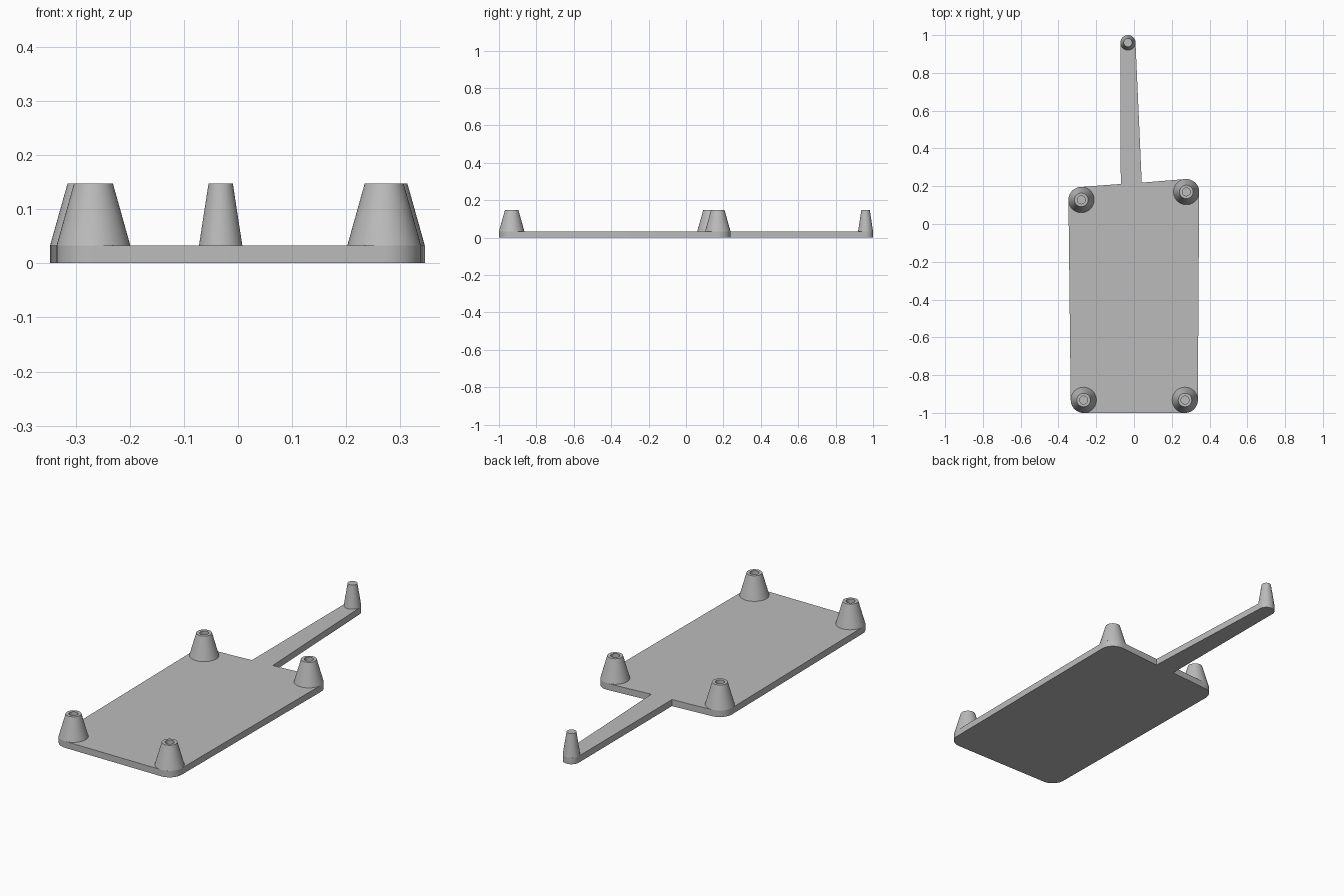
import bpy, bmesh, math
from mathutils import Vector

cube = bpy.data.objects.get("Cube")
if cube:
    bpy.data.objects.remove(cube)

THICK, TOP = 0.033, 0.147
SEGS = 48

grey = bpy.data.materials.new("plain_grey")
grey.use_nodes = True
colour = (0.5, 0.5, 0.5, 1)
grey.diffuse_color = colour
grey.node_tree.nodes["Principled BSDF"].inputs["Base Color"].default_value = colour


def finish(name, bm):
    bmesh.ops.recalc_face_normals(bm, faces=bm.faces)
    mesh = bpy.data.meshes.new(name)
    bm.to_mesh(mesh)
    bm.free()
    mesh.materials.append(grey)
    obj = bpy.data.objects.new(name, mesh)
    bpy.context.collection.objects.link(obj)
    bpy.ops.object.select_all(action='DESELECT')
    bpy.context.view_layer.objects.active = obj
    obj.select_set(True)
    bpy.ops.object.shade_smooth_by_angle(angle=math.radians(30))
    return obj


def post(name, centre, profile):
    """Turn a (radius, height) profile round a vertical axis and cap both ends."""
    bm = bmesh.new()
    rings = []
    for r, z in profile:
        rings.append([bm.verts.new((centre[0] + r * math.cos(math.tau * i / SEGS),
                                    centre[1] + r * math.sin(math.tau * i / SEGS), z))
                      for i in range(SEGS)])
    for a, b in zip(rings, rings[1:]):
        for i in range(SEGS):
            j = (i + 1) % SEGS
            bm.faces.new((a[i], a[j], b[j], b[i]))
    bm.faces.new(rings[0])
    bm.faces.new(rings[-1])
    return finish(name, bm)


def tangent_angle(c0, r0, c1, r1):
    """Angle of the outer normal on the line touching two circles, going anticlockwise."""
    d = Vector(c1) - Vector(c0)
    return math.atan2(d.y, d.x) - math.acos((r0 - r1) / d.length)


def arc(c, r, start, end, steps=14):
    end = start + (end - start) % math.tau
    return [(c[0] + r * math.cos(start + (end - start) * i / steps),
             c[1] + r * math.sin(start + (end - start) * i / steps))
            for i in range(steps + 1)]


# Post centres and radii
R, TIP_R = 0.068, 0.04
front_right, front_left = (-0.267, -0.932), (0.27, -0.932)
back_left, back_right = (0.277, 0.17), (-0.279, 0.128)
tip = (-0.032, 0.96)
arm_root_left, arm_root_right = (0.041, 0.219), (-0.07, 0.212)

# Base plate outline: rounded body with a tapering rear arm
body = [front_right, front_left, back_left, back_right]
normals = [tangent_angle(body[i], R, body[(i + 1) % 4], R) for i in range(4)]
arm_left = tangent_angle(arm_root_left, 0, tip, TIP_R)
arm_right = tangent_angle(tip, TIP_R, arm_root_right, 0)
outline = []
for i in range(4):
    outline += arc(body[i], R, normals[i - 1], normals[i])
    if i == 2:
        outline += [arm_root_left] + arc(tip, TIP_R, arm_left, arm_right) + [arm_root_right]

bm = bmesh.new()
base = bm.faces.new([bm.verts.new((x, y, 0)) for x, y in outline])
top = bmesh.ops.extrude_face_region(bm, geom=[base])["geom"]
bmesh.ops.translate(bm, vec=(0, 0, THICK),
                    verts=[v for v in top if isinstance(v, bmesh.types.BMVert)])
finish("base_plate", bm)

# Hollow corner posts and the solid arm post
hollow = [(R, THICK), (0.036, TOP), (0.021, TOP), (0.021, THICK + 0.01)]
for name, c in (("front_right", front_right), ("front_left", front_left),
                ("back_left", back_left), ("back_right", back_right)):
    post(name + "_post", c, hollow)
post("arm_post", tip, [(TIP_R, THICK), (0.0225, TOP)])
